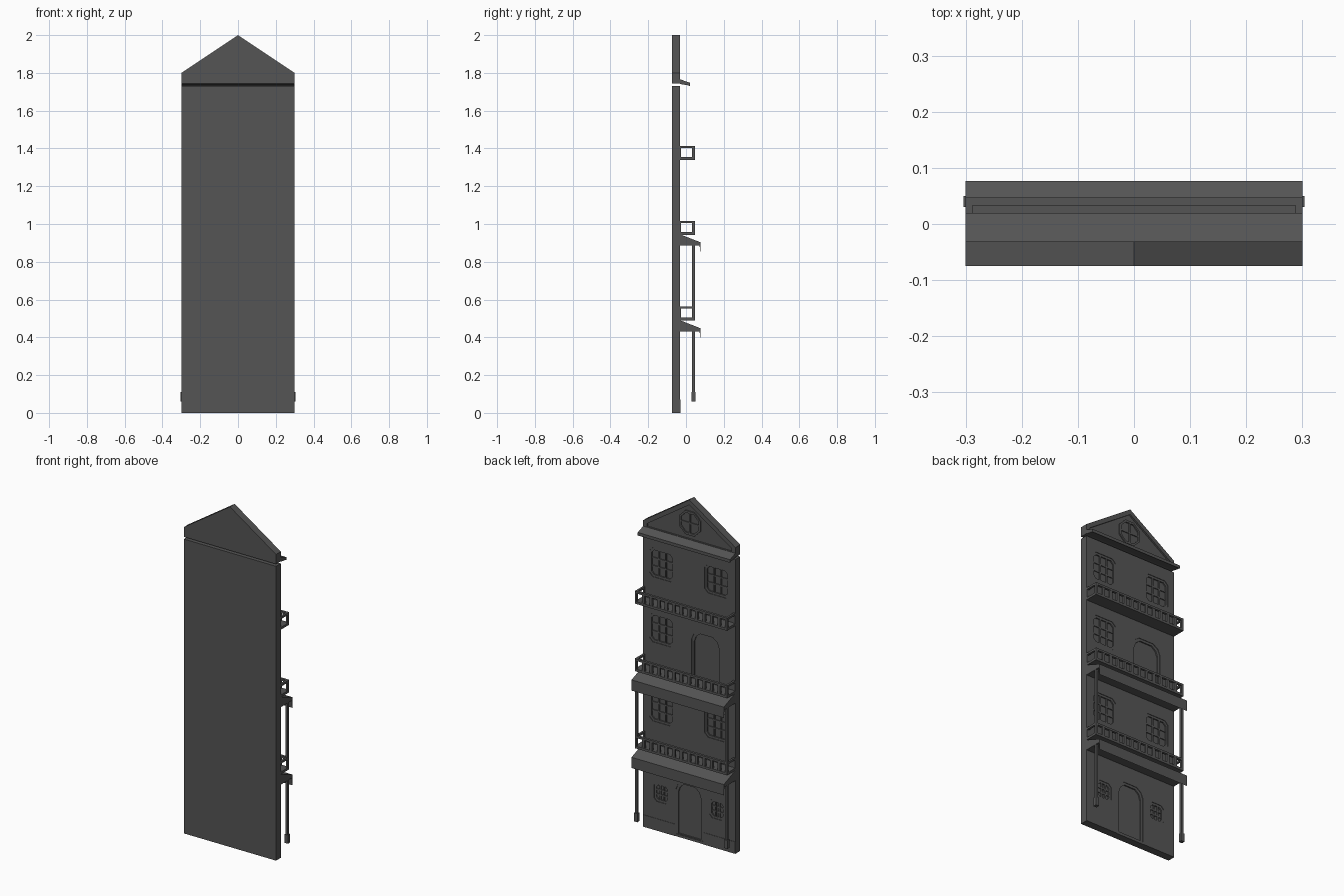
import bpy, bmesh
from mathutils import Vector

if "Cube" in bpy.data.objects:
    bpy.data.objects.remove(bpy.data.objects["Cube"])

WALL = -0.031   # y of the detailed wall face
BACK = -0.075
DEEP = WALL - 0.01   # y of recessed panes and panels

mat = bpy.data.materials.new("dark_grey")
mat.diffuse_color = (0.09, 0.09, 0.09, 1)
mat.use_nodes = True
mat.node_tree.nodes["Principled BSDF"].inputs["Base Color"].default_value = mat.diffuse_color


def finish(name, bm):
    bmesh.ops.recalc_face_normals(bm, faces=bm.faces)
    me = bpy.data.meshes.new(name)
    bm.to_mesh(me)
    bm.free()
    me.materials.append(mat)
    ob = bpy.data.objects.new(name, me)
    bpy.context.collection.objects.link(ob)
    return ob


def add_box(bm, x0, x1, y0, y1, z0, z1):
    vs = bmesh.ops.create_cube(bm, size=1)['verts']
    for v in vs:
        v.co = Vector(((x0 + x1) / 2 + v.co.x * (x1 - x0),
                       (y0 + y1) / 2 + v.co.y * (y1 - y0),
                       (z0 + z1) / 2 + v.co.z * (z1 - z0)))


def add_prism(bm, pts, axis, a, b):
    # axis 'y': pts are (x, z); axis 'x': pts are (y, z)
    put = (lambda p, t: (p[0], t, p[1])) if axis == 'y' else (lambda p, t: (t, p[0], p[1]))
    A = [bm.verts.new(put(p, a)) for p in pts]
    B = [bm.verts.new(put(p, b)) for p in pts]
    bm.faces.new(A)
    bm.faces.new(B[::-1])
    for i in range(len(pts)):
        j = (i + 1) % len(pts)
        bm.faces.new((A[i], B[i], B[j], A[j]))


def add_ring(bm, outer, inner, y0, y1):
    loops = [[bm.verts.new((x, y, z)) for x, z in pts]
             for pts, y in ((outer, y0), (outer, y1), (inner, y1), (inner, y0))]
    n = len(outer)
    for k in range(4):
        P, Q = loops[k], loops[(k + 1) % 4]
        for i in range(n):
            j = (i + 1) % n
            bm.faces.new((P[i], P[j], Q[j], Q[i]))


def octagon(x, z, hw, hh, c):
    return [(x - hw + c, z - hh), (x + hw - c, z - hh), (x + hw, z - hh + c), (x + hw, z + hh - c),
            (x + hw - c, z + hh), (x - hw + c, z + hh), (x - hw, z + hh - c), (x - hw, z - hh + c)]


cut = bmesh.new()   # collects the wall openings


def window(name, x, z, hw, hh, c, div, opening=True):
    bm = bmesh.new()
    f = 0.013
    if opening:
        add_prism(cut, octagon(x, z, hw, hh, c), 'y', DEEP, WALL + .02)
    add_ring(bm, octagon(x, z, hw, hh, c), octagon(x, z, hw - f, hh - f, c * 0.75),
             DEEP - .002, WALL - .003)
    for i in range(1, div):                      # glazing bars
        t = 2 * i / div - 1
        bx, bz = x + t * (hw - f), z + t * (hh - f)
        add_box(bm, bx - .004, bx + .004, DEEP - .002, DEEP + .006, z - hh + f, z + hh - f)
        add_box(bm, x - hw + f, x + hw - f, DEEP - .002, DEEP + .005, bz - .004, bz + .004)
    finish(name, bm)


def arch(x, z0, z1, hw):
    right = [(hw, z1 - 0.055), (hw * 0.85, z1 - 0.022), (hw * 0.5, z1)]
    pts = [(-hw, z0), (hw, z0)] + right + [(-a, b) for a, b in reversed(right)]
    return [(x + a, b) for a, b in pts]


def door(name, x, z0, z1, hw):
    bm = bmesh.new()
    outer, inner = arch(x, z0, z1, hw), arch(x, z0 + .004, z1 - .014, hw - .014)
    add_prism(cut, outer, 'y', DEEP, WALL + .02)
    add_ring(bm, outer, inner, DEEP - .002, WALL - .003)
    finish(name, bm)


# windows and doors
for side, s in (("right", 1), ("left", -1)):
    window(f"ground_window_{side}", s * .18, .226, .05, .055, .018, 3)
    window(f"second_floor_window_{side}", s * .18, .722, .08, .085, .022, 3)
    window(f"top_floor_window_{side}", s * .18, 1.57, .08, .085, .022, 3)
window("third_floor_window", .18, 1.187, .08, .085, .022, 3)
window("gable_window", 0, 1.86, .07, .07, .041, 2, opening=False)
door("ground_door", 0, .015, .33, .088)
door("balcony_door", -.11, .957, 1.243, .095)

# main wall slab with the openings cut into it
bm = bmesh.new()
add_box(bm, -.3, .3, BACK, WALL, 0, 1.73)
wall = finish("wall", bm)
cutter = finish("opening_cutter", cut)
cutter.hide_render = True
mod = wall.modifiers.new("openings", 'BOOLEAN')
mod.operation = 'DIFFERENCE'
mod.solver = 'EXACT'
mod.object = cutter
bpy.context.view_layer.objects.active = wall
bpy.ops.object.modifier_apply(modifier=mod.name)
bpy.data.objects.remove(cutter)

# gable with recessed panel
bm = bmesh.new()
outer = [(-.3, 1.743), (.3, 1.743), (.3, 1.8), (0, 2), (-.3, 1.8)]
inner = [(-.275, 1.768), (.275, 1.768), (.275, 1.787), (0, 1.97), (-.275, 1.787)]
add_ring(bm, outer, inner, BACK, WALL)
add_prism(bm, inner, 'y', BACK, DEEP)
finish("gable", bm)

# cornice
bm = bmesh.new()
add_prism(bm, [(WALL, 1.741), (WALL, 1.766), (.02, 1.748), (.02, 1.73), (.012, 1.734)], 'x', -.3, .3)
finish("cornice", bm)

# canopies with hanging fascia
for i, z in enumerate((0.49, 0.945)):
    bm = bmesh.new()
    add_prism(bm, [(WALL, z - .06), (WALL, z), (.077, z - .042), (.077, z - .105),
                   (.072, z - .06)], 'x', -.3, .3)
    finish(f"canopy_{i + 1}", bm)

# balconies: floor, posts, rails, balusters
for i, z in enumerate((0.49, 0.943, 1.34)):
    bm = bmesh.new()
    t = z + .074
    add_box(bm, -.3, .3, WALL, .047, z, z + .014)
    add_box(bm, -.3, .3, .033, .047, t - .012, t)
    for s in (-1, 1):
        x0, x1 = sorted((s * .288, s * .3))
        add_box(bm, x0, x1, WALL, .033, t - .012, t)
        add_box(bm, x0, x1, .033, .047, z + .014, t - .012)
        add_box(bm, x0, x1, WALL, WALL + .004, z + .014, t - .012)
    n = 12
    for k in range(1, n):
        x = -.295 + .59 * k / n
        add_box(bm, x - .009, x + .009, .034, .046, z + .014, t - .012)
    finish(f"balcony_{i + 1}", bm)

# columns on both sides
bm = bmesh.new()
for x in (-.293, .293):
    add_box(bm, x - .011, x + .011, .03, .05, .06, .11)
    add_box(bm, x - .007, x + .007, .033, .047, .11, .432)
    add_box(bm, x - .007, x + .007, .033, .047, .564, .887)
finish("columns", bm)

# thin skirting either side of the ground door
bm = bmesh.new()
for s in (-1, 1):
    x0, x1 = sorted((s * .09, s * .3))
    add_box(bm, x0, x1, WALL - .003, WALL + .002, 0, .07)
finish("skirting", bm)
